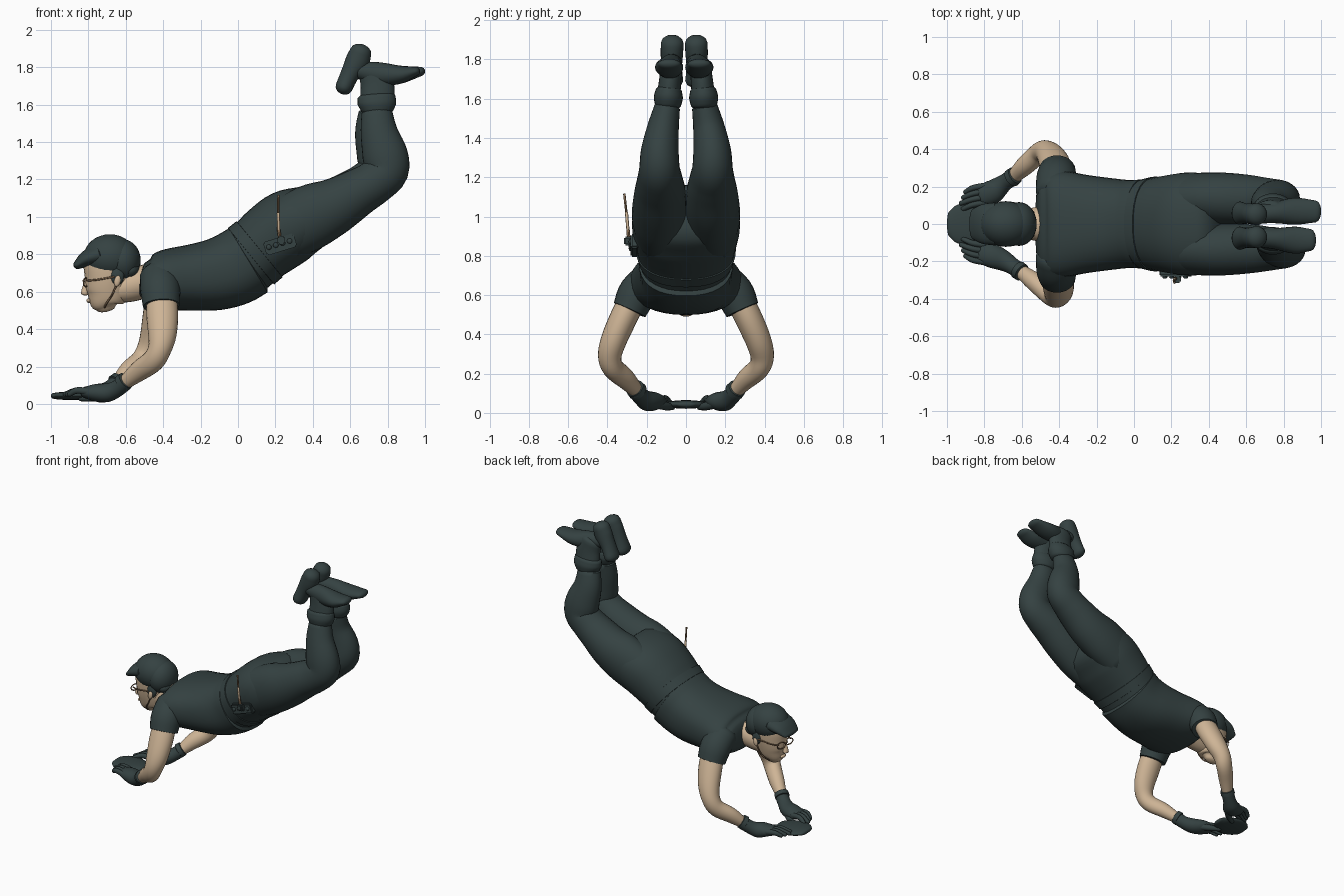
import bpy, bmesh, math
from mathutils import Vector


def material(name, rgb):
    m = bpy.data.materials.new(name)
    m.diffuse_color = (*rgb, 1)
    return m


CLOTH = material("dark slate", (0.035, 0.054, 0.054))
SKIN = material("skin tan", (0.62, 0.46, 0.305))
BROWN = material("strap brown", (0.20, 0.125, 0.07))


def finish(bm, name, mat):
    bmesh.ops.recalc_face_normals(bm, faces=bm.faces)
    me = bpy.data.meshes.new(name)
    bm.to_mesh(me)
    bm.free()
    me.materials.append(mat)
    ob = bpy.data.objects.new(name, me)
    bpy.context.collection.objects.link(ob)
    bpy.context.view_layer.objects.active = ob
    ob.select_set(True)
    bpy.ops.object.shade_smooth_by_angle(angle=math.radians(45))
    ob.select_set(False)
    return ob


def spline(a, b, c, d, t):
    return 0.5 * (2 * b + (c - a) * t + (2 * a - 5 * b + 4 * c - d) * t * t
                  + (3 * b - a - 3 * c + d) * t ** 3)


def loft(name, pts, mat, dome=(0.5, 0.5), n=24, steps=4, power=1.0):
    """Smooth tube through (x, y, z, half width, half thickness), with domed ends."""
    P = [Vector(p) for p in pts]
    P = [2 * P[0] - P[1]] + P + [2 * P[-1] - P[-2]]
    path = [[spline(*[P[i + k][c] for k in range(4)], s / steps) for c in range(5)]
            for i in range(len(P) - 3) for s in range(steps)]
    path.append(list(P[-2]))
    rings = []
    for i, p in enumerate(path):
        t = (Vector(path[min(i + 1, len(path) - 1)][:3]) - Vector(path[max(i - 1, 0)][:3])).normalized()
        rings.append((Vector(p[:3]), t, p[3], p[4]))

    def cap(r, sign, d):
        c, t, w, h = r
        return [(c + t * sign * d * min(w, h) * math.sin(a), t, w * math.cos(a), h * math.cos(a))
                for a in (0.5, 0.95, 1.3, 1.5)] if d else []
    rings = cap(rings[0], -1, dome[0])[::-1] + rings + cap(rings[-1], 1, dome[1])
    bm = bmesh.new()
    loops = []
    for c, t, w, h in rings:
        u = (Vector((0, 1, 0)) - t * t.y).normalized()
        v = t.cross(u)
        loop = []
        for k in range(n):
            a = math.tau * k / n
            x, y = math.cos(a), math.sin(a)
            x, y = [math.copysign(abs(q) ** power, q) for q in (x, y)]
            loop.append(bm.verts.new(c + u * x * w + v * y * h))
        loops.append(loop)
    for A, B in zip(loops, loops[1:]):
        for k in range(n):
            bm.faces.new((A[k], A[(k + 1) % n], B[(k + 1) % n], B[k]))
    bm.faces.new(loops[0])
    bm.faces.new(loops[-1])
    return finish(bm, name, mat)


def blob(name, loc, size, mat, tilt=0):
    bm = bmesh.new()
    bmesh.ops.create_uvsphere(bm, u_segments=28, v_segments=16, radius=1)
    ob = finish(bm, name, mat)
    ob.location, ob.scale, ob.rotation_euler = loc, size, (0, tilt, 0)
    return ob


def box(name, loc, size, mat, tilt=0):
    bm = bmesh.new()
    bmesh.ops.create_cube(bm, size=1)
    bmesh.ops.scale(bm, vec=size, verts=bm.verts)
    bmesh.ops.bevel(bm, geom=bm.edges[:], offset=min(size) * 0.2, segments=2, affect='EDGES')
    ob = finish(bm, name, mat)
    ob.location, ob.rotation_euler = loc, (0, tilt, 0)
    return ob


def rod(name, pts, r, mat):
    return loft(name, [(*p, r, r) for p in pts], mat, n=8, steps=3)


# Shirt and trousers
loft("shirt", [(-0.505, 0, 0.665, 0.235, 0.095), (-0.46, 0, 0.66, 0.275, 0.135),
               (-0.38, 0, 0.665, 0.285, 0.162), (-0.25, 0, 0.675, 0.262, 0.177),
               (-0.12, 0, 0.692, 0.245, 0.192), (-0.02, 0, 0.725, 0.235, 0.2),
               (0.055, 0, 0.768, 0.24, 0.2)], CLOTH, (0.2, 0.15), n=36, power=0.85)
loft("trouser_seat", [(0.0, 0, 0.735, 0.225, 0.19), (0.1, 0, 0.815, 0.245, 0.187),
                      (0.18, 0, 0.88, 0.26, 0.197), (0.28, 0, 0.95, 0.275, 0.2),
                      (0.40, 0, 1.005, 0.27, 0.17)], CLOTH, (0, 0.5), n=36, power=0.88)
loft("waistband", [(0.07, 0, 0.79, 0.243, 0.195), (0.115, 0, 0.827, 0.254, 0.194)],
     CLOTH, (0.05, 0.05), n=36, power=0.88)

# Head, neck and cap
loft("head", [(-0.705, 0, 0.51, 0.035, 0.05), (-0.71, 0, 0.54, 0.062, 0.085),
              (-0.70, 0, 0.59, 0.08, 0.112), (-0.695, 0, 0.66, 0.094, 0.123),
              (-0.69, 0, 0.74, 0.1, 0.135), (-0.69, 0, 0.81, 0.09, 0.11)], SKIN)
loft("neck", [(-0.66, 0, 0.615, 0.07, 0.075), (-0.58, 0, 0.63, 0.08, 0.085),
              (-0.48, 0, 0.66, 0.1, 0.09)], SKIN)
loft("nose", [(-0.805, 0, 0.665, 0.012, 0.012), (-0.815, 0, 0.62, 0.016, 0.018),
              (-0.82, 0, 0.59, 0.022, 0.02)], SKIN, n=12)
blob("lips", (-0.798, 0, 0.552), (0.012, 0.03, 0.012), SKIN)
blob("cap_crown", (-0.685, 0, 0.785), (0.14, 0.122, 0.122), CLOTH)
blob("cap_back", (-0.615, 0, 0.765), (0.095, 0.117, 0.115), CLOTH)
blob("nape_hair", (-0.575, 0, 0.715), (0.055, 0.095, 0.05), CLOTH)
loft("cap_brim", [(-0.74, 0, 0.80, 0.115, 0.06), (-0.81, 0, 0.775, 0.106, 0.045),
                  (-0.863, 0, 0.74, 0.08, 0.022)], CLOTH, (0.5, 0.7))
for s in (-1, 1):
    blob("sideburn", (-0.645, s * 0.088, 0.685), (0.036, 0.02, 0.05), CLOTH)
    blob("ear", (-0.645, s * 0.106, 0.657), (0.017, 0.011, 0.03), SKIN, 0.2)
    rod("chin_strap", [(-0.65, s * 0.1, 0.635), (-0.675, s * 0.093, 0.58),
                       (-0.705, s * 0.07, 0.535), (-0.72, 0, 0.497)], 0.005, BROWN)
    rod("glasses_temple", [(-0.81, s * 0.07, 0.66), (-0.76, s * 0.09, 0.663),
                           (-0.66, s * 0.103, 0.68)], 0.005, BROWN)
    rim = [(-0.814 + 0.012 * math.cos(a), s * 0.044 + 0.03 * math.cos(a), 0.65 + 0.023 * math.sin(a))
           for a in [math.tau * k / 10 for k in range(11)]]
    rod("glasses_rim", rim, 0.004, BROWN)
rod("glasses_bridge", [(-0.822, -0.014, 0.657), (-0.83, 0, 0.66), (-0.822, 0.014, 0.657)], 0.004, BROWN)

for s, side in ((-1, "right"), (1, "left")):
    def limb(part, pts, mat, dome=(0.5, 0.5), **kw):
        return loft(f"{side}_{part}", [(p[0], s * p[1], *p[2:]) for p in pts], mat, dome, **kw)
    e = 0.0 if s < 0 else -0.06          # the left elbow sits further forward
    # Sleeve, bare arm
    limb("sleeve", [(-0.42, 0.17, 0.68, 0.1, 0.105), (-0.415, 0.245, 0.61, 0.1, 0.107),
                    (-0.41, 0.287, 0.525, 0.088, 0.098)], CLOTH, (0.5, 0.05))
    limb("arm", [(-0.41, 0.26, 0.6, 0.07, 0.08), (-0.405 + e * .3, 0.32, 0.48, 0.07, 0.085),
                 (-0.405 + e * .7, 0.368, 0.37, 0.066, 0.076), (-0.42 + e, 0.388, 0.29, 0.06, 0.062),
                 (-0.455 + e, 0.372, 0.23, 0.054, 0.06),
                 (-0.53 + e * .9, 0.31, 0.175, 0.05, 0.054), (-0.61 + e * .6, 0.25, 0.11, 0.036, 0.036)], SKIN)
    # Glove with strap, fingers and thumb
    w = e * 0.6
    limb("glove", [(-0.605 + w, 0.255, 0.115, 0.045, 0.045), (-0.65 + w, 0.225, 0.08, 0.045, 0.045),
                   (-0.70 + w * .7, 0.195, 0.06, 0.056, 0.05), (-0.76, 0.17, 0.06, 0.064, 0.047),
                   (-0.82, 0.15, 0.062, 0.057, 0.03)], CLOTH)
    limb("glove_strap", [(-0.60 + w, 0.26, 0.125, 0.048, 0.048), (-0.62 + w, 0.245, 0.108, 0.05, 0.05)],
         CLOTH, (0.1, 0.1), steps=2)
    for i in range(4):
        y, tip = 0.103 + 0.03 * i, -0.925 + 0.012 * abs(i - 1)
        limb(f"finger_{i + 1}", [(-0.79, y + 0.012, 0.065, 0.017, 0.02), (-0.86, y, 0.072, 0.016, 0.018),
                                 (tip, y - 0.022, 0.052, 0.013, 0.014)], CLOTH, (0.5, 0.9), n=10)
    limb("thumb", [(-0.72, 0.16, 0.05, 0.025, 0.027), (-0.78, 0.105, 0.035, 0.02, 0.022),
                   (-0.84, 0.07, 0.03, 0.016, 0.016)], CLOTH, (0.5, 0.9), n=12)
    # Trouser leg bent upwards at the knee
    k = 0 if s < 0 else -0.03            # the left knee is a little less extended
    limb("trouser_leg", [(0.25, 0.135, 0.93, 0.13, 0.17), (0.40, 0.138, 1.005, 0.138, 0.172),
                         (0.52, 0.135, 1.06, 0.137, 0.15), (0.64 + k / 2, 0.132, 1.13, 0.129, 0.128),
                         (0.73 + k, 0.133, 1.185, 0.116, 0.118), (0.795 + k, 0.135, 1.25, 0.103, 0.118),
                         (0.785 + k, 0.133, 1.335, 0.096, 0.121), (0.755 + k, 0.117, 1.45, 0.081, 0.1),
                         (0.742 + k / 2, 0.095, 1.56, 0.065, 0.082)], CLOTH, (0.3, 0.2), n=28)
    limb("trouser_cuff", [(0.744, 0.092, 1.565, 0.066, 0.085), (0.743, 0.09, 1.605, 0.074, 0.103),
                          (0.74, 0.088, 1.645, 0.066, 0.1)], CLOTH, (0.3, 0.3))
    # Boot: shaft, foot pointing backwards, raised heel
    toe = 0.972 if s > 0 else 0.945
    o = -0.01 if s > 0 else 0.008        # both feet lean slightly to one side
    limb("boot_shaft", [(0.745, 0.088, 1.62, 0.06, 0.092), (0.745, 0.08, 1.70, 0.056, 0.09),
                        (0.725, 0.072, 1.775, 0.055, 0.08)], CLOTH)
    limb("boot_foot", [(0.64, 0.062 + o, 1.785, 0.05, 0.045), (0.75, 0.07 + o, 1.765, 0.056, 0.062),
                       (0.86, 0.078 + o, 1.76, 0.072, 0.05), (toe, 0.077 + o, 1.777, 0.058, 0.026)],
         CLOTH, (0.5, 1.1))
    limb("boot_heel", [(0.566, 0.068 + o, 1.692, 0.062, 0.046), (0.597, 0.066 + o, 1.76, 0.054, 0.05),
                       (0.637, 0.064 + o, 1.83, 0.057, 0.064), (0.657, 0.062 + o, 1.883, 0.058, 0.058)],
         CLOTH, (0.8, 0.7))

# Flat oval pad held between the hands
loft("hand_pad", [(-0.985, 0, 0.043, 0.07, 0.016), (-0.95, 0, 0.043, 0.1, 0.02),
                  (-0.89, 0, 0.043, 0.112, 0.022), (-0.82, 0, 0.043, 0.09, 0.02),
                  (-0.78, 0, 0.043, 0.05, 0.014)], CLOTH, (0.95, 0.8))

# Hip pouch with studs and an upright rod
box("hip_pouch", (0.225, -0.262, 0.853), (0.17, 0.04, 0.075), CLOTH, -0.3)
for i in range(4):
    blob("pouch_stud", (0.165 + 0.037 * i, -0.284, 0.838 + 0.011 * i), (0.014, 0.008, 0.014), CLOTH)
box("pouch_clip", (0.23, -0.295, 0.875), (0.04, 0.04, 0.045), CLOTH)
rod("rod_base", [(0.225, -0.29, 0.87), (0.218, -0.295, 0.93)], 0.009, BROWN)
rod("rod_middle", [(0.218, -0.295, 0.925), (0.215, -0.303, 1.02)], 0.008, SKIN)
rod("rod_tip", [(0.215, -0.303, 1.015), (0.216, -0.314, 1.115)], 0.006, BROWN)
